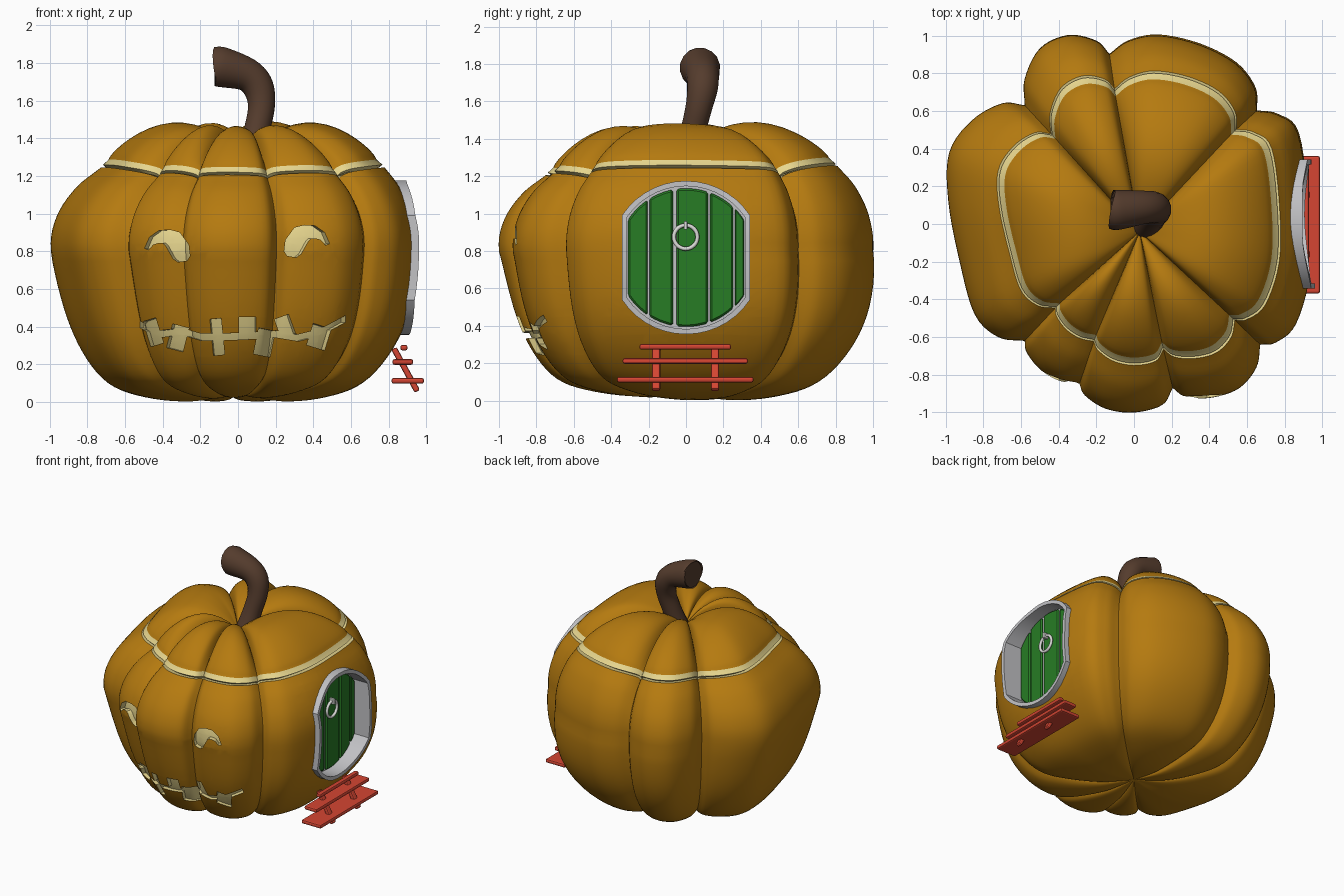
import bpy, bmesh, math
from mathutils import Vector
from mathutils.bvhtree import BVHTree

if "Cube" in bpy.data.objects:
    bpy.data.objects.remove(bpy.data.objects["Cube"])


def material(name, rgb):
    m = bpy.data.materials.new(name)
    m.diffuse_color = (*rgb, 1)
    m.use_nodes = True
    m.node_tree.nodes["Principled BSDF"].inputs["Base Color"].default_value = m.diffuse_color
    return m


ORANGE = material("pumpkin orange", (.46, .195, .005))
CREAM = material("flesh cream", (.82, .69, .28))
BROWN = material("stem brown", (.09, .045, .026))
GREEN = material("door green", (.02, .2, .018))
GREY = material("frame grey", (.54, .54, .56))
RED = material("step red", (.66, .06, .032))
SILVER = material("handle silver", (.72, .72, .7))


def smooth(ob, angle=28):
    bpy.ops.object.select_all(action='DESELECT')
    ob.select_set(True)
    bpy.context.view_layer.objects.active = ob
    bpy.ops.object.shade_smooth_by_angle(angle=math.radians(angle))


def make(name, bm, mats):
    me = bpy.data.meshes.new(name)
    bm.to_mesh(me)
    bm.free()
    ob = bpy.data.objects.new(name, me)
    bpy.context.collection.objects.link(ob)
    for m in mats:
        me.materials.append(m)
    return ob


def spline(pts, n):
    """Smooth curve through the points, n samples per span."""
    p = [Vector(q) for q in pts]
    p = [2 * p[0] - p[1]] + p + [2 * p[-1] - p[-2]]
    out = []
    for a, b, c, d in zip(p, p[1:], p[2:], p[3:]):
        for j in range(n):
            t = j / n
            out.append(.5 * (2 * b + (c - a) * t + (2 * a - 5 * b + 4 * c - d) * t * t
                             + (3 * b - a - 3 * c + d) * t ** 3))
    return out + [p[-2]]


def loft(rings, mat_rule=lambda k: 0):
    """Skin closed rings (listed clockwise from outside) into a bmesh."""
    bm = bmesh.new()
    vs = [[bm.verts.new(p) for p in r] for r in rings]
    n = len(rings[0])
    for k in range(len(vs) - 1):
        for i in range(n):
            j = (i + 1) % n
            f = bm.faces.new((vs[k][i], vs[k + 1][i], vs[k + 1][j], vs[k][j]))
            f.material_index = mat_rule(k)
    bmesh.ops.remove_doubles(bm, verts=bm.verts, dist=1e-4)
    return bm


# Lobes, clockwise from the door side: rim lift and plan outline
LOBES = [
    (1.0, [(.65, .6), (.76, .58), (.87, .48), (.925, .1), (.935, -.25), (.86, -.53), (.75, -.63), (.67, -.64)]),
    (.5, [(.67, -.64), (.65, -.76), (.56, -.87), (.42, -.92), (.28, -.92), (.205, -.87)]),
    (.35, [(.205, -.87), (.15, -.96), (0, -1), (-.15, -.98), (-.26, -.91), (-.29, -.85)]),
    (.5, [(-.29, -.85), (-.4, -.83), (-.5, -.77), (-.57, -.68), (-.58, -.62)]),
    (1.0, [(-.58, -.62), (-.72, -.6), (-.845, -.48), (-.925, -.2), (-.985, .12), (-.98, .38), (-.86, .55), (-.7, .64), (-.58, .63)]),
    (.9, [(-.58, .63), (-.58, .77), (-.5, .93), (-.35, 1), (-.2, .97), (-.13, .9)]),
    (1.2, [(-.13, .9), (-.03, .97), (.13, 1), (.35, .95), (.54, .85), (.64, .72), (.65, .6)]),
]
columns = []  # plan point, bulge, rim ratio, rim height
for lift, pts in LOBES:
    line = spline(pts, 5)
    for j, p in enumerate(line[:-1]):
        b = math.sin(math.pi * j / (len(line) - 1)) ** .6
        u = p.normalized()
        columns.append((p, b, .778 + .055 * u.x + .028 * u.y, 1.185 + .06 * b * lift))


def body_ring(f, z):
    ring = []
    for p, b, ratio, rim in columns:
        g, h = f, z
        if z > .8:
            g = 1 - (1 - f) * (1 - ratio) / .22
            h = .8 + (z - .8) * (rim - .8) / .435
        else:
            # Fuller belly on the door side and rear; creases rise underneath
            s = math.sin(math.pi * z / .8)
            g *= 1 + .03 * p.x * s + .03 * p.y * s ** .7
            if f < .9:
                h += (.045 * (1 - b) + .025 * max(0, -p.y)) * math.sin(math.pi * f / .9)
        ring.append((p.x * g, p.y * g, h))
    return ring


def rim_ring(f, dz):
    return [(p.x * r * f, p.y * r * f, rim + dz) for p, b, r, rim in columns]


def lid_ring(f):
    """Lid surface: domed lobes dipping to an off-centre hollow under the stem."""
    return [(p.x * r * .945 * f + .03 * (1 - f), p.y * r * .945 * f - .04 * (1 - f),
             1.29 + f * (rim + .042 - 1.29) + .195 * (.52 + .48 * b) * max(0, math.sin(math.pi * f)) ** .75)
            for p, b, r, rim in columns]


# Pumpkin body with a cream lip
profile = spline([(0, .045), (.25, .003), (.5, .025), (.7, .1), (.85, .27), (.95, .5),
                  (1, .8), (.975, .98), (.89, 1.13), (.78, 1.235)], 5)
rings = [body_ring(f, z) for f, z in profile]
body = loft(rings + [rim_ring(.84, -.03)], lambda k: int(k >= len(rings) - 1))
surface = BVHTree.FromBMesh(body)


def cut(bm, poly, ax, side):
    """Score a convex polygon into the skin along axis ax; return the faces inside."""
    a = 1 - ax
    lo = [min(q[i] for q in poly) - .07 for i in (0, 1)]
    hi = [max(q[i] for q in poly) + .07 for i in (0, 1)]
    near = []
    for f in bm.faces:
        c = f.calc_center_median()
        if c[ax] * side > .2 and lo[0] < c[a] < hi[0] and lo[1] < c.z < hi[1] and f.material_index != 1:
            near.append(f)
    geom = list({e for f in near for e in list(f.verts) + list(f.edges)}) + near
    mid = [sum(q[i] for q in poly) / len(poly) for i in (0, 1)]
    planes = []
    for p, q in zip(poly, poly[1:] + poly[:1]):
        co, no = Vector((0, 0, p[1])), Vector((0, 0, q[0] - p[0]))
        co[a], no[a] = p[0], p[1] - q[1]
        m = Vector((0, 0, mid[1]))
        m[a] = mid[0]
        if (m - co).dot(no) < 0:
            no.negate()
        planes.append((co, no))
        geom = bmesh.ops.bisect_plane(bm, geom=geom, dist=1e-5, plane_co=co, plane_no=no)['geom']
    faces = [g for g in geom if isinstance(g, bmesh.types.BMFace)]
    return [f for f in faces if all((f.calc_center_median() - co).dot(no) > 0 for co, no in planes)]


def strip(pairs):
    return [[a, b, d, c] for (a, b), (c, d) in zip(pairs, pairs[1:])]


# Carved eyes: a comma shape, mirrored slightly lower
eye = [((.26, .775), (.31, .767)), ((.245, .80), (.335, .785)), ((.252, .86), (.355, .82)), ((.30, .925), (.375, .855)),
       ((.35, .938), (.39, .868)), ((.41, .935), (.415, .868)), ((.46, .90), (.44, .86)), ((.487, .84), (.465, .832))]
left_eye = [tuple((-.01 - x, z - .025) for x, z in pair) for pair in eye]
# Carved mouth: a thin band with crooked teeth
band = [(-.52, .41), (-.42, .36), (-.3, .375), (-.2, .345), (-.08, .345), (.05, .35), (.2, .36), (.32, .34), (.44, .37), (.57, .44)]
mouth = [((x, z + .018), (x, z - .018)) for x, z in band]
teeth = [(-.45, .37, .035, .07, .3), (-.32, .34, .045, .065, -.25), (-.11, .345, .03, .097, .1), (.05, .395, .045, .055, 0),
         (.14, .315, .045, .07, -.2), (.25, .40, .04, .055, .35), (.43, .345, .05, .06, -.3)]
quads = strip(eye) + strip(left_eye) + strip(mouth)
for x, z, w, h, t in teeth:
    c, s = math.cos(t), math.sin(t)
    quads.append([(x + c * i * w - s * j * h, z + s * i * w + c * j * h)
                  for i, j in ((-1, -1), (1, -1), (1, 1), (-1, 1))])
for q in quads:
    for f in cut(body, q, 1, -1):
        f.material_index = 2
carved = [f for f in body.faces if f.material_index == 2]
res = bmesh.ops.extrude_face_region(body, geom=carved)
old = [f for f in carved if f.is_valid]
if old:
    bmesh.ops.delete(body, geom=old, context='FACES_ONLY')
for v in [g for g in res['geom'] if isinstance(g, bmesh.types.BMVert)]:
    v.co.x *= .96
    v.co.y *= .96
    for f in v.link_faces:
        f.material_index = 1


# Door opening: a circle with flattened sides, clockwise from outside
CZ = .765


def door_outline(r, half):
    a = math.acos(half / r)
    pts = [(r * math.cos(t), CZ + r * math.sin(t))
           for t in (a + (math.pi - 2 * a) * i / 14 for i in range(15))]
    d = r * math.sin(a)
    pts += [(-half, CZ + d * (1 - 2 * k / 8)) for k in range(1, 8)]
    return (pts + [(-y, 2 * CZ - z) for y, z in pts])[::-1]


outer, inner = door_outline(.41, .343), door_outline(.382, .315)
hole = cut(body, door_outline(.396, .329), 0, 1)
bmesh.ops.delete(body, geom=hole, context='FACES')
smooth(make("pumpkin_body", body, [ORANGE, CREAM]))

# Lid with a bevelled cream rim
lid = loft([rim_ring(.83, -.028), rim_ring(.955, -.004), rim_ring(.985, .014)]
           + [lid_ring(f) for f in (1, .985, .96, .93, .89, .84, .78, .7, .62, .54, .46, .38, .3, .22, .14, .07, .02, 0)],
           lambda k: int(k <= 2))
smooth(make("pumpkin_lid", lid, [ORANGE, CREAM]))


def front_x(y, z):
    hit = surface.ray_cast(Vector((2, y, z)), Vector((-1, 0, 0)))[0]
    return max((hit.x if hit else .85) + .036, .895)


# Door frame and backing
DOOR_X = .79
fronts = [max(front_x(*p), front_x(*q)) for p, q in zip(outer, inner)]
frame = loft([[(.77, y, z) for y, z in outer],
              [(x, y, z) for x, (y, z) in zip(fronts, outer)],
              [(x, y, z) for x, (y, z) in zip(fronts, inner)],
              [(DOOR_X, y, z) for y, z in inner]])
frame.faces.new([frame.verts.new((DOOR_X, y, z)) for y, z in inner[::-1]])
smooth(make("door_frame", frame, [GREY]))


def bevel(ob, width, seg=2):
    m = ob.modifiers.new("bevel", 'BEVEL')
    m.width, m.segments, m.limit_method = width, seg, 'ANGLE'
    return ob


# Door planks
for i, (y0, y1) in enumerate([(-.309, -.205), (-.196, -.07), (-.05, .117), (.128, .252), (.262, .309)]):
    ys = [y0 + (y1 - y0) * k / 5 for k in range(6)]
    low = [(y, CZ - math.sqrt(.37 ** 2 - y * y)) for y in ys]
    pts = low + [(y, 2 * CZ - z) for y, z in low[::-1]]
    bm = bmesh.new()
    face = bm.faces.new([bm.verts.new((DOOR_X, y, z)) for y, z in pts])
    ext = bmesh.ops.extrude_face_region(bm, geom=[face], use_keep_orig=True)
    bmesh.ops.translate(bm, vec=(.025, 0, 0), verts=[g for g in ext['geom'] if isinstance(g, bmesh.types.BMVert)])
    bmesh.ops.recalc_face_normals(bm, faces=bm.faces)
    bevel(make(f"door_plank_{i + 1}", bm, [GREEN]), .01, 1)

# Ring handle and its mount
bpy.ops.mesh.primitive_torus_add(major_radius=.063, minor_radius=.011, major_segments=32, minor_segments=8,
                                 location=(DOOR_X + .04, -.002, .875), rotation=(0, math.pi / 2, 0))
bpy.context.object.name = "door_ring"
bpy.context.object.data.materials.append(SILVER)
smooth(bpy.context.object, 60)


def box(name, size, loc, mat, width, tilt=0):
    bpy.ops.mesh.primitive_cube_add(size=1, location=loc, rotation=(0, tilt, 0))
    ob = bpy.context.object
    ob.name = name
    ob.scale = size
    bpy.ops.object.transform_apply(location=False, rotation=False, scale=True)
    ob.data.materials.append(mat)
    return bevel(ob, width)


box("ring_mount", (.06, .018, .045), (DOOR_X + .035, -.002, .937), SILVER, .004)

# Steps: three treads on two slanted rails
for i, (x0, x1, half, z) in enumerate([(.862, .9, .245, .288), (.82, .93, .335, .212), (.815, .987, .365, .112)]):
    box(f"step_tread_{i + 1}", (x1 - x0, half * 2, .03), ((x0 + x1) / 2, -.004, z), RED, .011)
for side, y in (("left", -.16), ("right", .155)):
    box(f"step_rail_{side}", (.032, .045, .26), (.89, y, .17), RED, .01, -math.atan2(.12, .22))

# Stem: tapered tube widening to a rounded end
path = spline([(.065, -.01, 1.26, .085), (.098, .035, 1.43, .07), (.124, .068, 1.565, .072), (.108, .088, 1.67, .083),
               (.045, .088, 1.738, .09), (-.09, .075, 1.778, .108), (-.115, .075, 1.782, .098)], 5)
curve = bpy.data.curves.new("stem", 'CURVE')
curve.dimensions = '3D'
curve.bevel_depth = 1
curve.bevel_resolution = 6
curve.use_fill_caps = True
sp = curve.splines.new('POLY')
sp.points.add(len(path) - 1)
for pt, q in zip(sp.points, path):
    pt.co = (q[0], q[1], q[2], 1)
    pt.radius = q[3]
stem = bpy.data.objects.new("stem", curve)
bpy.context.collection.objects.link(stem)
bpy.ops.object.select_all(action='DESELECT')
stem.select_set(True)
bpy.context.view_layer.objects.active = stem
bpy.ops.object.convert(target='MESH')
stem = bpy.context.object
stem.data.materials.clear()
stem.data.materials.append(BROWN)
smooth(stem, 45)
